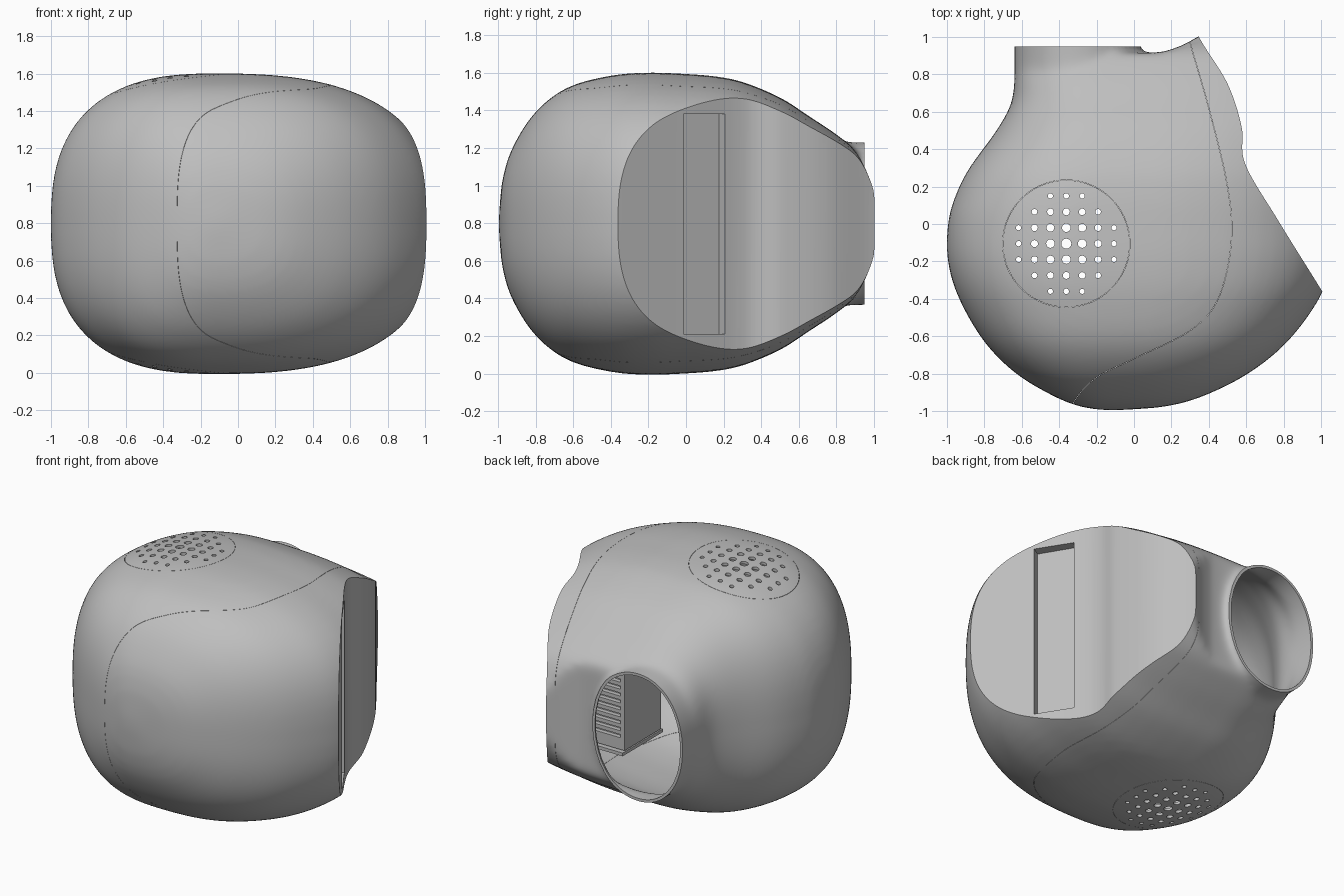
import bpy, bmesh, math
from mathutils import Matrix, Vector

if "Cube" in bpy.data.objects:
    bpy.data.objects.remove(bpy.data.objects["Cube"])

MID = 0.797  # height of the symmetry plane

grey = bpy.data.materials.new("shell_grey")
grey.use_nodes = True
grey.diffuse_color = (0.52, 0.52, 0.52, 1)
grey.node_tree.nodes["Principled BSDF"].inputs["Base Color"].default_value = (0.52, 0.52, 0.52, 1)


def to_object(name, bm):
    bmesh.ops.recalc_face_normals(bm, faces=bm.faces)
    mesh = bpy.data.meshes.new(name)
    bm.to_mesh(mesh)
    bm.free()
    mesh.materials.append(grey)
    ob = bpy.data.objects.new(name, mesh)
    bpy.context.collection.objects.link(ob)
    return ob


def spline(points, steps):
    """Catmull-Rom curve through points of any dimension."""
    pts = [Vector(p) for p in points]
    pts = [pts[0] * 2 - pts[1]] + pts + [pts[-1] * 2 - pts[-2]]
    out = []
    for a, b, c, d in zip(pts, pts[1:], pts[2:], pts[3:]):
        for i in range(steps):
            t = i / steps
            out.append(0.5 * (2 * b + (c - a) * t + (2 * a - 5 * b + 4 * c - d) * t * t
                              + (3 * b - a - 3 * c + d) * t ** 3))
    return out + [pts[-2]]


def loft(name, sections, centre_x, power, count=64):
    """Skin superellipse rings given as (y, x min, x max, half height)."""
    bm = bmesh.new()
    rings = []
    for y, left, right, h in sections:
        ring = []
        for i in range(count):
            a = 2 * math.pi * (i + 0.5) / count
            c, s = math.cos(a), math.sin(a)
            u = abs(c) ** (2 / power)
            v = math.copysign(abs(s) ** (2 / power), s)
            x = centre_x + u * ((right if c > 0 else left) - centre_x)
            ring.append(bm.verts.new((x, y, MID + v * h)))
        rings.append(ring)
    for r, q in zip(rings, rings[1:]):
        for i in range(count):
            j = (i + 1) % count
            bm.faces.new((r[i], r[j], q[j], q[i]))
    bm.faces.new(rings[0])
    bm.faces.new(rings[-1])
    return to_object(name, bm)


def prism(name, outline, low=-0.5, high=2.2):
    bm = bmesh.new()
    base = bm.faces.new([bm.verts.new((p[0], p[1], low)) for p in outline])
    top = bmesh.ops.extrude_face_region(bm, geom=[base])["geom"]
    verts = [g for g in top if isinstance(g, bmesh.types.BMVert)]
    bmesh.ops.translate(bm, verts=verts, vec=(0, 0, high - low))
    return to_object(name, bm)


def box(name, lo, hi):
    return prism(name, [(lo[0], lo[1]), (hi[0], lo[1]), (hi[0], hi[1]), (lo[0], hi[1])], lo[2], hi[2])


def modify(ob, kind, **settings):
    mod = ob.modifiers.new(kind, kind)
    for key, value in settings.items():
        setattr(mod, key, value)
    bpy.context.view_layer.objects.active = ob
    bpy.ops.object.modifier_apply(modifier=mod.name)


def combine(ob, other, operation="DIFFERENCE"):
    modify(ob, "BOOLEAN", object=other, operation=operation, solver="MANIFOLD")
    bpy.data.objects.remove(other)


def smooth(ob, angle=35):
    bpy.ops.object.select_all(action="DESELECT")
    ob.select_set(True)
    bpy.context.view_layer.objects.active = ob
    bpy.ops.object.shade_smooth_by_angle(angle=math.radians(angle))


# Rounded body, trimmed by its back wall
sections = [(-0.995, -0.17, -0.07, 0.05), (-0.975, -0.29, 0.17, 0.24), (-0.92, -0.43, 0.37, 0.41),
            (-0.8, -0.63, 0.61, 0.595), (-0.63, -0.8, 0.82, 0.725), (-0.4, -0.935, 0.99, 0.788),
            (-0.2, -0.995, 1.06, 0.804), (0.0, -0.995, 1.07, 0.797), (0.15, -0.955, 1.07, 0.785),
            (0.3, -0.88, 1.07, 0.755), (0.5, -0.735, 1.07, 0.672), (0.65, -0.655, 1.05, 0.575),
            (0.8, -0.635, 1.0, 0.475), (0.92, -0.6, 0.95, 0.37), (1.0, -0.5, 0.85, 0.2),
            (1.06, -0.4, 0.7, 0.05)]
shell = loft("shell", spline(sections, 5), -0.12, 2.6)
back = [(-1.5, 0.92), (0.08, 0.915), (0.16, 0.92), (0.26, 0.955), (0.34, 1.0), (0.5, 1.1), (1.5, 1.1)]
combine(shell, prism("back_trim", back + [(1.5, 1.6), (-1.5, 1.6)]))

# Round outlet blended into the body
spout = loft("spout", [(0.3, -0.64, 0.03, 0.44), (0.8, -0.64, 0.03, 0.435), (1.2, -0.64, 0.03, 0.43)],
             -0.305, 2.1)
combine(shell, spout, "UNION")
modify(shell, "REMESH", mode="VOXEL", voxel_size=0.02)
modify(shell, "SMOOTH", factor=0.5, iterations=22)

# Hollow inside
cavity = shell.copy()
cavity.data = shell.data.copy()
cavity.name = "cavity"
bpy.context.collection.objects.link(cavity)
modify(cavity, "DISPLACE", strength=-0.018, mid_level=0)

# Concave side face
curve = spline([(0.26, 1.2), (0.35, 0.995), (0.5, 0.75), (0.575, 0.52), (0.595, 0.32), (0.77, 0.02),
                (1.0, -0.35), (1.12, -0.55)], 10)
outer = [(1.7, -0.55), (1.7, 1.2)]
inner_cut = prism("inner_cut", [(p[0] - 0.07, p[1] - 0.03) for p in curve] + outer)
combine(cavity, inner_cut)
combine(shell, prism("side_cut", list(curve) + outer))
combine(shell, cavity)
combine(shell, box("spout_end", (-1, 0.95, -0.2), (0.06, 1.5, 2)))

# Long shallow pocket in the side face
pocket = box("pocket", (-0.05, -0.129, 0.21), (0.1, 0.129, 1.38))
pocket.matrix_world = Matrix.Translation((0.71, 0.09, 0)) @ Matrix.Rotation(math.radians(31), 4, "Z")
combine(shell, pocket)

# Fine seam between the two shell halves
seam = spline([(0.28, 1.1), (0.3, 0.97), (0.4, 0.62), (0.5, 0.2), (0.52, -0.1), (0.45, -0.4), (0.3, -0.57),
               (0, -0.72), (-0.2, -0.82), (-0.32, -0.95), (-0.36, -1.1)], 6)
sides = [[], []]
for i, p in enumerate(seam):
    d = (seam[min(i + 1, len(seam) - 1)] - seam[max(i - 1, 0)]).normalized()
    n = Vector((-d.y, d.x)) * 0.0007
    sides[0].append(p + n)
    sides[1].append(p - n)
combine(shell, prism("seam_cut", sides[0] + sides[1][::-1]))

# Round grilles on top and bottom
GX, GY, PITCH = -0.362, -0.105, 0.085


def circle(x, y, r, n):
    return [(x + r * math.cos(2 * math.pi * k / n), y + r * math.sin(2 * math.pi * k / n)) for k in range(n)]


holes = bmesh.new()
for i in range(-3, 4):
    for j in range(-3, 4):
        if i * i + j * j <= 10:
            r = 0.027 - 0.0042 * math.hypot(i, j)
            spot = Matrix.Translation((GX + i * PITCH, GY + j * PITCH, MID))
            bmesh.ops.create_cone(holes, cap_ends=True, segments=16, radius1=r, radius2=r, depth=3, matrix=spot)
combine(shell, to_object("grille_holes", holes))
ring = prism("grille_ring", circle(GX, GY, 0.3405, 72))
combine(ring, prism("grille_core", circle(GX, GY, 0.339, 72), -0.6, 2.3))
combine(shell, ring)
smooth(shell)

# Slotted unit and its shelf inside
unit = box("inner_unit", (0.09, 0.14, 0.44), (0.4, 0.53, 1.2))
for k in range(14):
    z = 0.52 + k * 0.047
    combine(unit, box("slot", (0.12, 0.5, z), (0.37, 0.6, z + 0.022)))
box("inner_shelf", (0.09, 0.12, 0.41), (0.42, 0.55, 0.432))
